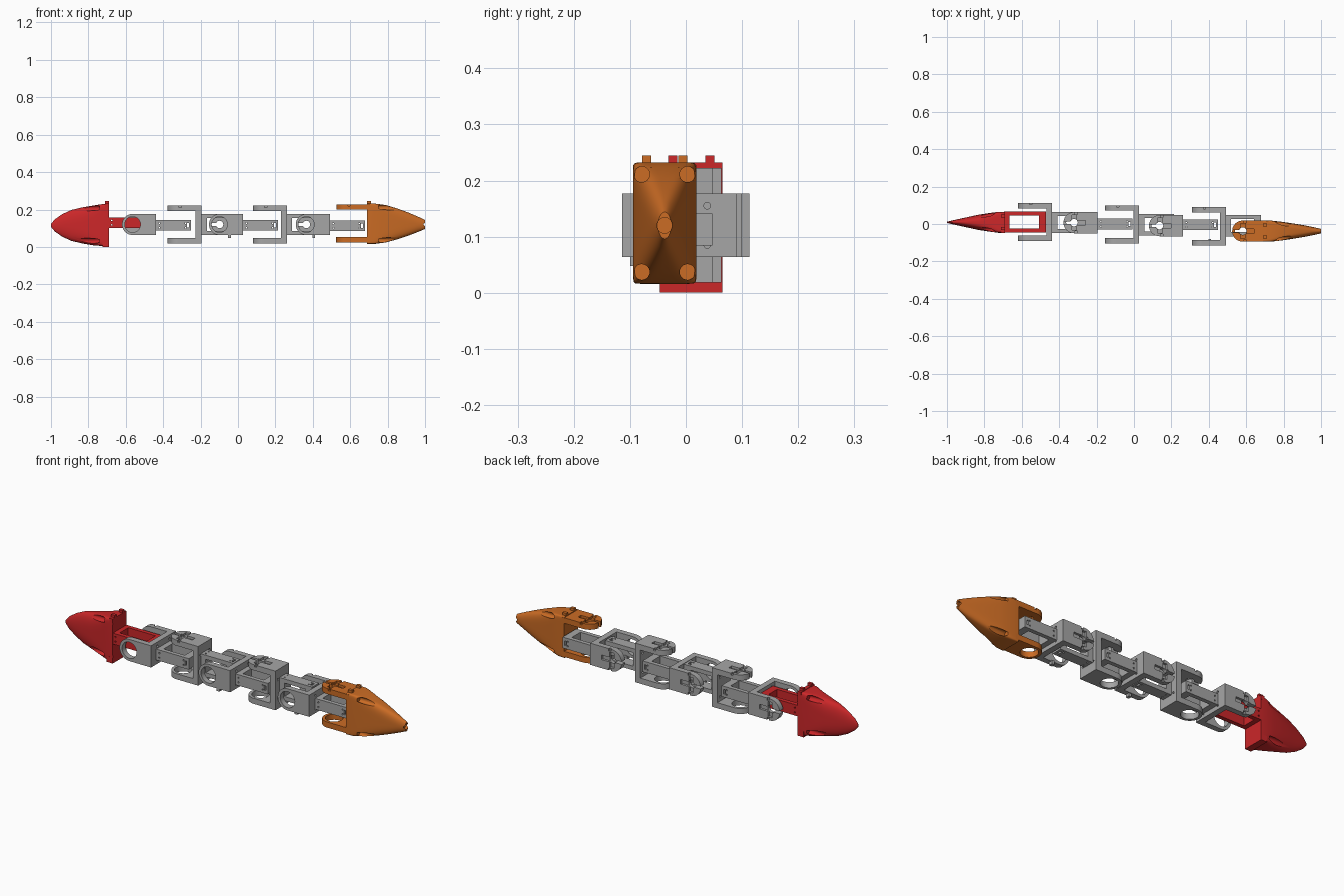
import bpy, bmesh, math
from mathutils import Matrix, Vector

if "Cube" in bpy.data.objects:
    bpy.data.objects.remove(bpy.data.objects["Cube"])


def material(name, rgb):
    m = bpy.data.materials.new(name)
    m.diffuse_color = (*rgb, 1)
    m.use_nodes = True
    m.node_tree.nodes["Principled BSDF"].inputs["Base Color"].default_value = m.diffuse_color
    return m


GREY = material("grey plastic", (0.38, 0.38, 0.38))
RED = material("red plastic", (0.6, 0.02, 0.022))
ORANGE = material("orange plastic", (0.6, 0.15, 0.018))


def finish(name, bm, mat):
    bmesh.ops.recalc_face_normals(bm, faces=bm.faces)
    me = bpy.data.meshes.new(name)
    bm.to_mesh(me)
    bm.free()
    me.materials.append(mat)
    ob = bpy.data.objects.new(name, me)
    bpy.context.collection.objects.link(ob)
    return ob


def box(name, lo, hi, mat):
    lo, hi = Vector(lo), Vector(hi)
    bm = bmesh.new()
    bmesh.ops.create_cube(bm, size=1)
    for v in bm.verts:
        v.co = (lo + hi) / 2 + v.co * (hi - lo)
    return finish(name, bm, mat)


def rod(name, centre, r, length, axis, mat, sides=24):
    rot = {'x': Matrix.Rotation(math.pi / 2, 4, 'Y'),
           'y': Matrix.Rotation(math.pi / 2, 4, 'X'), 'z': Matrix()}[axis]
    bm = bmesh.new()
    bmesh.ops.create_cone(bm, cap_ends=True, segments=sides, radius1=r, radius2=r,
                          depth=length, matrix=Matrix.Translation(centre) @ rot)
    return finish(name, bm, mat)


def cut(ob, cutters):
    for c in cutters:
        mod = ob.modifiers.new("cut", 'BOOLEAN')
        mod.operation = 'DIFFERENCE'
        mod.solver = 'EXACT'
        mod.object = c
        bpy.context.view_layer.objects.active = ob
        bpy.ops.object.modifier_apply(modifier=mod.name)
        bpy.data.objects.remove(c)
    return ob


def place(ob, pos, axis):
    # local z becomes the joint axis
    turn = Matrix.Rotation(-math.pi / 2, 4, 'X') if axis == 'y' else Matrix()
    ob.data.transform(Matrix.Translation(pos) @ turn)


def smooth(ob):
    bpy.ops.object.select_all(action='DESELECT')
    ob.select_set(True)
    bpy.context.view_layer.objects.active = ob
    bpy.ops.object.shade_smooth_by_angle(angle=math.radians(35))


W = 0.0565   # half width of links
H = 0.102    # half distance between outer arm faces


def arm(name, length, z0, z1, mat):
    # flat arm with one round end
    bm = bmesh.new()
    pts = [(length, -W), (length, W)]
    for i in range(21):
        a = math.pi / 2 + math.pi * i / 20
        pts.append((W + W * math.cos(a), W * math.sin(a)))
    f = bm.faces.new([bm.verts.new((x, y, z0)) for x, y in pts])
    g = bmesh.ops.extrude_face_region(bm, geom=[f])
    bmesh.ops.translate(bm, vec=(0, 0, z1 - z0),
                        verts=[v for v in g['geom'] if isinstance(v, bmesh.types.BMVert)])
    return finish(name, bm, mat)


def bracket(name, pos, axis, mat, with_plate=True, length=0.182):
    t = 0.029
    # ring arm with a large bearing hole
    ring = cut(arm(name + "_ring_arm", length, -H, -H + t, mat),
               [rod("c", (W, 0, -H), 0.042, 0.1, 'z', mat, 32)])
    # clip arm with horn recess, slit and cross groove
    clip = cut(arm(name + "_clip_arm", length, H - t, H, mat), [
        rod("c", (W, 0, H), 0.02, 0.1, 'z', mat),
        box("c", (-0.02, -0.007, 0), (W, 0.007, 0.2), mat),
        box("c", (W - 0.02, -0.012, H - 0.012), (W + 0.06, 0.012, 0.2), mat),
        box("c", (W - 0.012, -0.04, H - 0.012), (W + 0.012, 0.04, 0.2), mat),
        box("c", (0.062, -0.1, H - 0.01), (0.074, -0.044, 0.2), mat),
        box("c", (0.062, 0.044, H - 0.01), (0.074, 0.1, 0.2), mat)])
    parts = [ring, clip]
    if with_plate:
        # end plate with screw holes
        parts.append(cut(box(name + "_plate", (length - 0.031, -W, -H), (length, W, H), mat),
                         [rod("c", (length, y, z), 0.006, 0.2, 'x', mat, 12)
                          for y in (-0.035, 0.035) for z in (-0.05, 0.05)]))
    for p in parts:
        place(p, pos, axis)
        smooth(p)


def frame(name, pos, axis, mat, length=0.19):
    # open servo tray with screw holes and a cable slot
    d, e = 0.0285, length
    cutters = [box("c", (0.03, -0.035, -1), (e - 0.038, 0.035, 1), mat),
               box("c", (e - 0.022, -0.1, -0.012), (e - 0.012, 0.1, 0.012), mat)]
    cutters += [rod("c", (x, 0, z), 0.004, 0.3, 'y', mat, 10)
                for x in (0.02, e - 0.03) for z in (-0.012, 0.012)]
    ob = cut(box(name, (0, -W, -d), (e, W, d), mat), cutters)
    place(ob, pos, axis)


def shell(name, sections, cy, mat):
    # sections: x, half y, half z, centre z, roundness exponent
    n, rings = 64, []
    bm = bmesh.new()
    for x, hy, hz, cz, p in sections:
        ring = []
        for i in range(n):
            a = 2 * math.pi * (i + 0.5) / n
            c, s = math.cos(a), math.sin(a)
            ring.append(bm.verts.new((x, cy + hy * math.copysign(abs(c) ** (2 / p), c),
                                      cz + hz * math.copysign(abs(s) ** (2 / p), s))))
        rings.append(ring)
    for a, b in zip(rings, rings[1:]):
        for i in range(n):
            j = (i + 1) % n
            bm.faces.new((a[i], a[j], b[j], b[i]))
    bm.faces.new(rings[0])
    bm.faces.new(rings[-1])
    return finish(name, bm, mat)


# red head, servo tray and top lugs
head = shell("head", [(-0.69, .056, .108, .122, 16), (-0.725, .056, .112, .117, 12),
                      (-0.77, .050, .107, .115, 5), (-0.83, .041, .097, .115, 3),
                      (-0.89, .028, .083, .115, 2.4), (-0.94, .017, .060, .115, 2),
                      (-0.98, .008, .032, .115, 2), (-1.0, .003, .008, .115, 2)], 0.009, RED)
cut(head, [rod("c", (-0.87, 0.009 + sy * .041, .12 + sz * .087), 0.014, 0.26, 'x', RED)
           for sy in (-1, 1) for sz in (-1, 1)])
smooth(head)
box("head_back_bottom", (-0.725, -0.047, 0.0), (-0.69, 0.065, 0.03), RED)
box("head_back_top", (-0.71, -0.047, 0.21), (-0.69, 0.065, 0.232), RED)
for y in (-0.023, 0.043):
    box("head_lug", (-0.712, y - .008, 0.2), (-0.69, y + .008, 0.245), RED)
frame("head_tray", (-0.695, 0.010, 0.13), 'z', RED, 0.225)

# grey links, joint axis alternating between y and z
for i, (x, y, axis) in enumerate([(-0.62, 0.011, 'y'), (-0.377, 0.007, 'z'),
                                  (-0.155, -0.002, 'y'), (0.08, -0.009, 'z'),
                                  (0.309, -0.012, 'y')]):
    bracket("link_%d" % (i + 1), (x, y, 0.12), axis, GREY)
for i, (x, y, z, axis) in enumerate([(-0.44, 0.008, 0.115, 'z'), (-0.197, 0.0, 0.12, 'y'),
                                     (0.025, -0.004, 0.115, 'z'), (0.26, -0.004, 0.12, 'y'),
                                     (0.489, -0.009, 0.113, 'z')]):
    frame("servo_tray_%d" % (i + 1), (x, y, z), axis, GREY)
for x in (-0.045, 0.405):
    box("cable_peg", (x - .008, -0.1, 0.048), (x + .008, -0.08, 0.068), GREY)

# orange tail with fork arms
CY = -0.038
bracket("tail_fork", (0.525, CY, 0.126), 'z', ORANGE, False)
tail = shell("tail", [(0.69, .0565, .108, .124, 24), (0.73, .0565, .108, .124, 16),
                      (0.79, .050, .100, .124, 6), (0.85, .041, .083, .123, 4),
                      (0.91, .031, .062, .122, 3), (0.96, .021, .042, .121, 2.2),
                      (1.0, .012, .024, .120, 2)], CY, ORANGE)
cutters = [rod("c", (0.88, CY + sy * .041, .124 + sz * .087), 0.014, 0.26, 'x', ORANGE)
           for sy in (-1, 1) for sz in (-1, 1)]
cutters.append(rod("c", (1.0, CY, 0.12), 0.014, 0.03, 'x', ORANGE))
cut(tail, cutters)
smooth(tail)
for y in (-0.07, -0.005):
    box("tail_lug", (0.69, y - .008, 0.2), (0.712, y + .008, 0.245), ORANGE)
